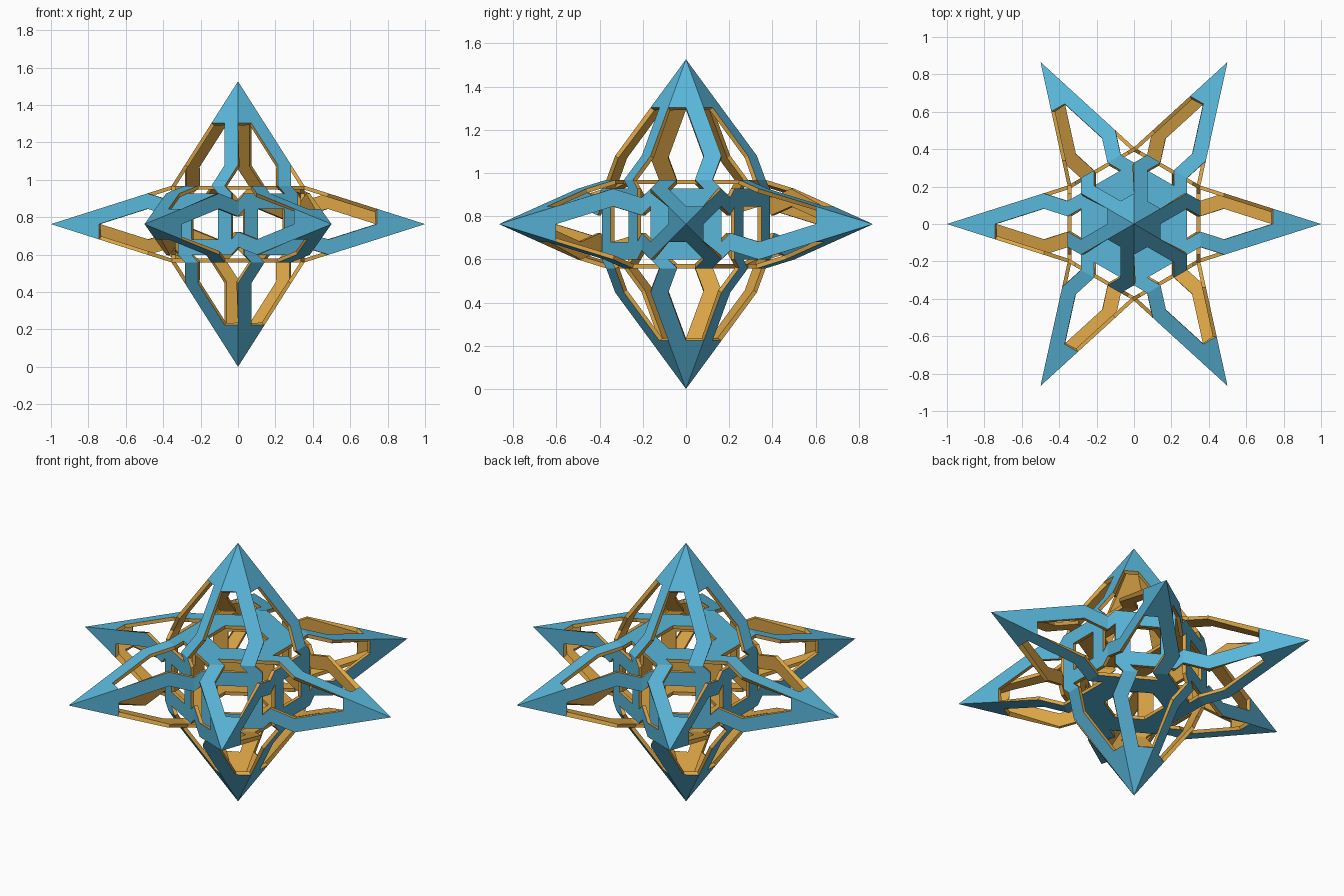
import bpy, bmesh, math
from mathutils import Vector

if "Cube" in bpy.data.objects:
    bpy.data.objects.remove(bpy.data.objects["Cube"])

W = 0.205            # half the side of the core prism
APO = W * math.sqrt(3)
TOP = 0.763          # height of vertical tips above the centre
MID = Vector((0, 0, 0.763))
UP = Vector((0, 0, 1))

bm = bmesh.new()


def patch(top, mid, right, coords):
    """Face from (s, t) coordinates: s across, t from top to the base edge."""
    bm.faces.new([bm.verts.new(MID + top + (mid - top) * t + right * (W * s))
                  for s, t in coords])


def cell(n, dist, tip, dirs, apo):
    """One core panel (ring with hooked arms) and the pinwheel spike above it."""
    c, a = n * dist, n * tip
    for d in dirs:
        m = c + d * apo
        u = d.cross(n)
        # core ring sector and its arm
        patch(c, m, u, [(-.4, .4), (.4, .4), (.8, .8), (.4, .8), (-.8, .8)])
        patch(c, m, u, [(.4, .8), (.8, .8), (.6, 1), (.2, 1)])
        # spike tip, band along the ridge, hooked foot
        patch(a, m, -u, [(0, 0), (-.4, .4), (0, .4), (.4, .4)])
        patch(a, m, -u, [(0, .4), (.4, .8), (.8, .8), (.4, .4)])
        patch(a, m, -u, [(.4, .8), (.2, 1), (.6, 1), (.8, .8)])


ring = [Vector((math.cos(k * math.pi / 3), math.sin(k * math.pi / 3), 0)) for k in range(6)]
# six side spikes
for n in ring:
    side = UP.cross(n)
    cell(n, APO, 1.0, [UP, side, -UP, -side], W)
# top and bottom spikes
for n in (UP, -UP):
    cell(n, W, TOP, ring, APO)

bmesh.ops.remove_doubles(bm, verts=bm.verts, dist=0.001)
mesh = bpy.data.meshes.new("star_shell")
bm.to_mesh(mesh)
bm.free()
star = bpy.data.objects.new("star_shell", mesh)
bpy.context.collection.objects.link(star)

# blue outside, gold inside and on the cut edges
for name, col in (("blue", (0.10, 0.47, 0.70, 1)), ("gold", (0.70, 0.37, 0.06, 1))):
    mat = bpy.data.materials.new(name)
    mat.diffuse_color = col
    mat.use_nodes = True
    mat.node_tree.nodes["Principled BSDF"].inputs["Base Color"].default_value = mat.diffuse_color
    mesh.materials.append(mat)

sol = star.modifiers.new("thickness", 'SOLIDIFY')
sol.thickness = 0.02
sol.offset = -1
sol.use_even_offset = True
sol.use_quality_normals = True
sol.material_offset = 1
sol.material_offset_rim = 1
